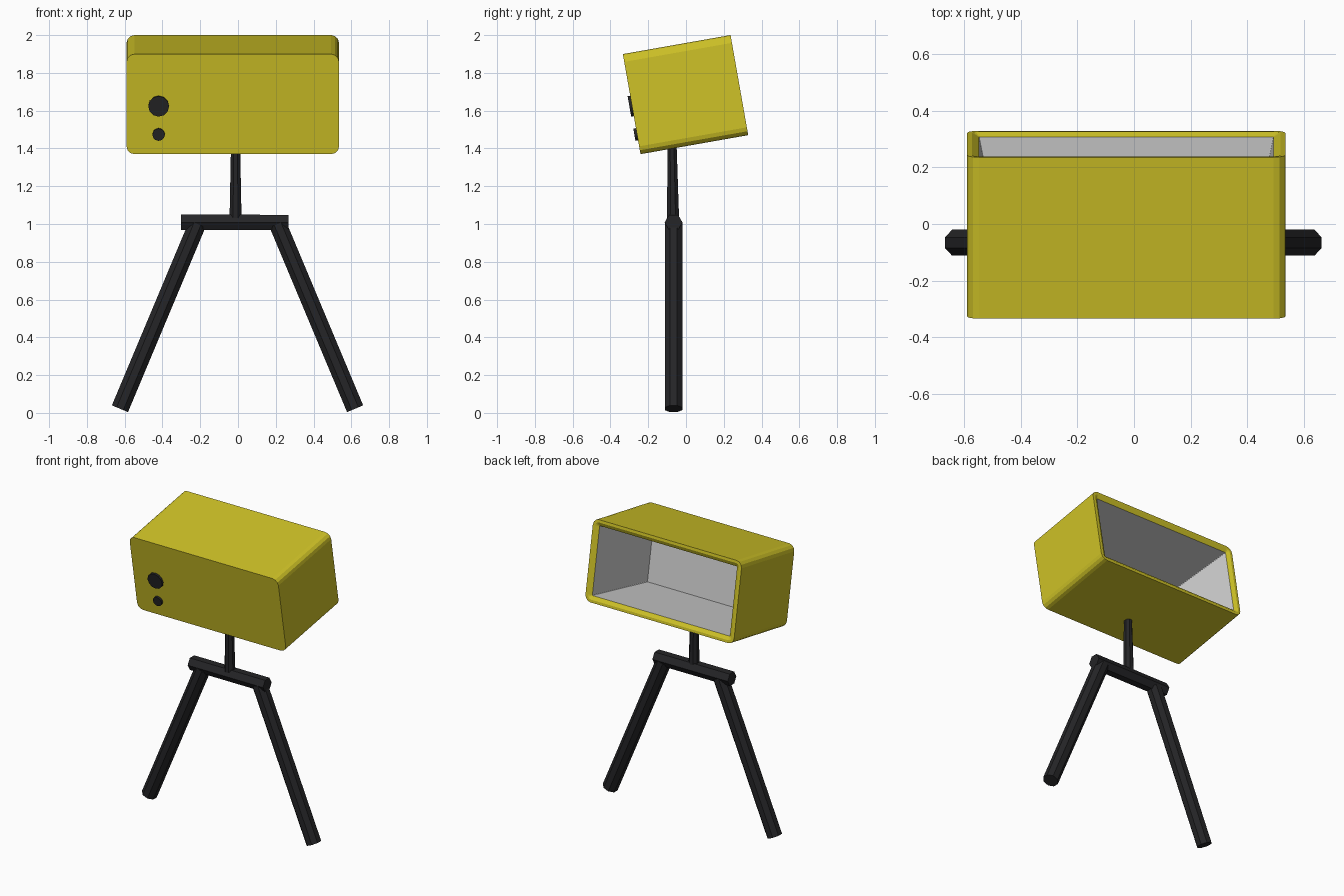
import bpy, bmesh
from math import radians, cos, sin, pi
from mathutils import Vector

if "Cube" in bpy.data.objects:
    bpy.data.objects.remove(bpy.data.objects["Cube"])


def material(name, rgb):
    m = bpy.data.materials.new(name)
    m.diffuse_color = (*rgb, 1)
    m.use_nodes = True
    m.node_tree.nodes["Principled BSDF"].inputs["Base Color"].default_value = m.diffuse_color
    return m


yellow = material("yellow_shell", (0.62, 0.54, 0.02))
black = material("black", (0.018, 0.018, 0.02))
grey = material("grey_lining", (0.6, 0.6, 0.6))

TILT = radians(10)
CENTER = Vector((-0.0275, -0.0025, 1.685))


def finish(bm, name, mats):
    bmesh.ops.recalc_face_normals(bm, faces=bm.faces)
    me = bpy.data.meshes.new(name)
    bm.to_mesh(me)
    bm.free()
    for m in mats:
        me.materials.append(m)
    ob = bpy.data.objects.new(name, me)
    bpy.context.collection.objects.link(ob)
    return ob


def rounded_ring(bm, hw, lo, hi, y, r, seg=3):
    """Rounded rectangle in the local xz plane."""
    verts = []
    corners = [(hw - r, hi - r), (-hw + r, hi - r), (-hw + r, lo + r), (hw - r, lo + r)]
    for i, (cx, cz) in enumerate(corners):
        for k in range(seg + 1):
            a = pi / 2 * (i + k / seg)
            verts.append(bm.verts.new((cx + r * cos(a), y, cz + r * sin(a))))
    return verts


def rod(name, p0, p1, r0, r1, sides, turn=0.0):
    """Straight faceted rod between two points."""
    p0, p1 = Vector(p0), Vector(p1)
    d = p1 - p0
    bm = bmesh.new()
    bmesh.ops.create_cone(bm, cap_ends=True, segments=sides, radius1=r0,
                          radius2=r1, depth=d.length)
    ob = finish(bm, name, [black])
    ob.location = (p0 + p1) / 2
    q = d.to_track_quat('Z', 'Y')
    q = q @ Vector((0, 0, 1)).rotation_difference(Vector((0, 0, 1)))
    ob.rotation_euler = q.to_euler()
    if turn:
        for v in ob.data.vertices:
            x, y, z = v.co
            v.co = (x * cos(turn) - y * sin(turn), x * sin(turn) + y * cos(turn), z)
    return ob


# Hollow tilted housing: outer shell, chamfered rim, tapered grey lining
W, H, D = 0.5625, 0.269, 0.2895
bm = bmesh.new()
rings = [rounded_ring(bm, *a) for a in (
    (W, -H, H, -D, 0.042),
    (W, -H, H, D, 0.042),
    (W - 0.018, -H + 0.018, H - 0.018, D, 0.026),
    (W - 0.042, -H + 0.042, H - 0.042, D - 0.014, 0.004),
    (W - 0.135, -H + 0.065, H - 0.100, D - 0.480, 0.004),
)]
bm.faces.new(rings[0])
for i, (a, b) in enumerate(zip(rings, rings[1:])):
    n = len(a)
    for k in range(n):
        f = bm.faces.new((a[k], a[(k + 1) % n], b[(k + 1) % n], b[k]))
        f.material_index = 1 if i == 3 else 0
bm.faces.new(rings[-1]).material_index = 1
housing = finish(bm, "housing", [yellow, grey])
housing.location = CENTER
housing.rotation_euler = (TILT, 0, 0)

# Two round lenses on the front face
for name, x, z, r in (("large_lens", -0.42, 1.625, 0.055), ("small_lens", -0.42, 1.475, 0.033)):
    up = (z - CENTER.z + D * sin(TILT)) / cos(TILT)
    place = lambda y: CENTER + Vector((x - CENTER.x, y * cos(TILT) - up * sin(TILT),
                                       y * sin(TILT) + up * cos(TILT)))
    rod(name, place(-D + 0.02), place(-D - 0.014), r, r, 12)

# Stand: tapered post, cross bar, two splayed legs
Y = -0.066
rod("post", (-0.013, Y - 0.002, 1.0), (-0.013, Y - 0.008, 1.425), 0.035, 0.026, 8, pi / 8)
rod("cross_bar", (-0.302, Y, 1.009), (0.268, Y, 1.008), 0.047, 0.047, 6, pi / 6)
for side, foot, top in (("left", -0.625, -0.215), ("right", 0.62, 0.21)):
    rod(side + "_leg", (foot, Y, 0.022), (top, Y, 1.0), 0.05, 0.05, 8, pi / 8)
